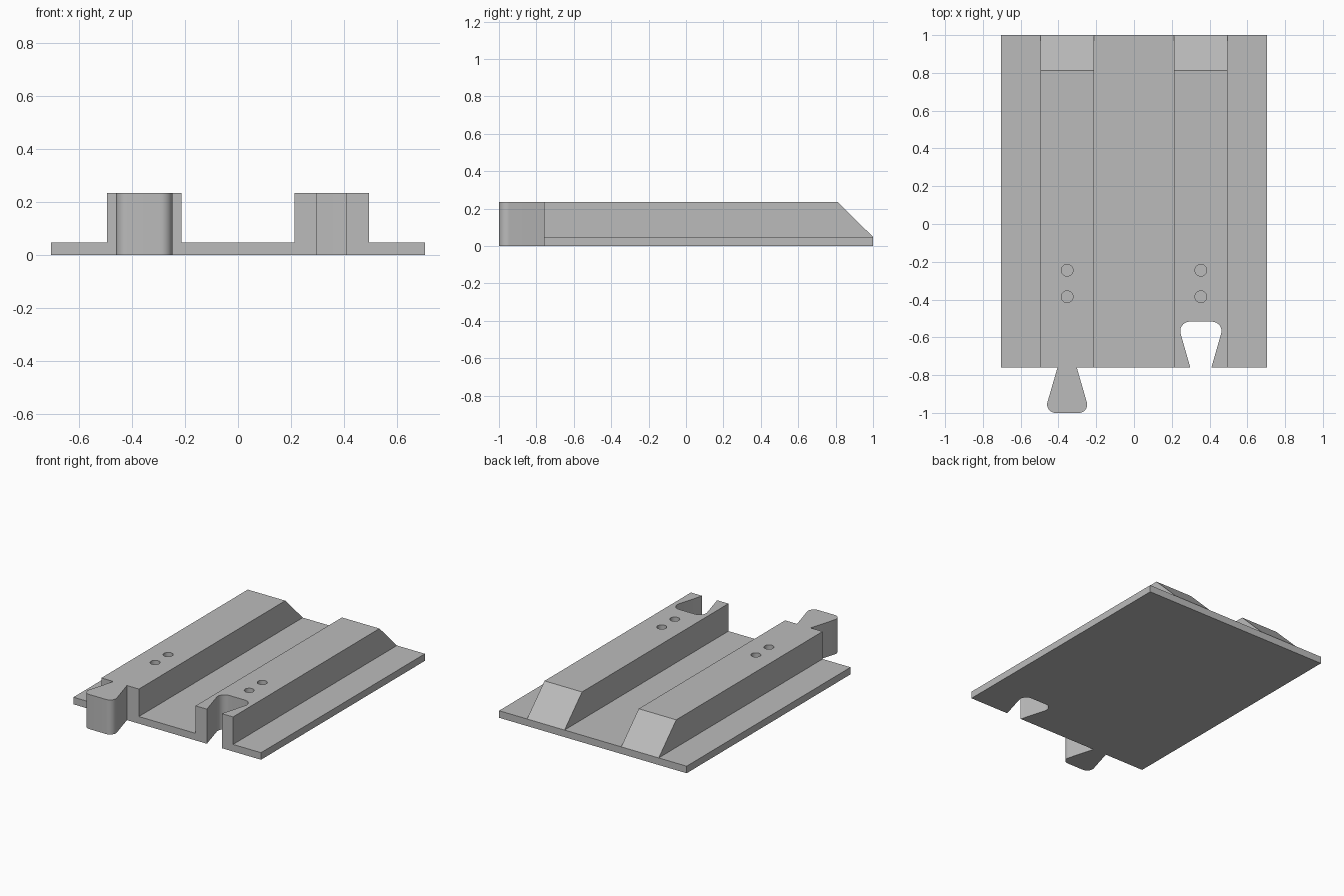
import bpy, bmesh
from math import acos, atan2, cos, hypot, pi, sin

default = bpy.data.objects.get("Cube")
if default:
    bpy.data.objects.remove(default, do_unlink=True)

# Main dimensions
FRONT, BACK, RAMP_Y = -0.76, 1.0, 0.812
PLATE_Z, RAIL_Z = 0.048, 0.235
HALF_W, RAIL_IN, RAIL_OUT = 0.705, 0.213, 0.495
RAIL_X = (RAIL_IN + RAIL_OUT) / 2

grey = bpy.data.materials.new("light_grey")
grey.use_nodes = True
colour = (0.5, 0.5, 0.5, 1)
grey.diffuse_color = colour
bsdf = next(n for n in grey.node_tree.nodes if n.type == "BSDF_PRINCIPLED")
bsdf.inputs["Base Color"].default_value = colour


def make_object(name, bm):
    bmesh.ops.recalc_face_normals(bm, faces=bm.faces[:])
    mesh = bpy.data.meshes.new(name)
    bm.to_mesh(mesh)
    bm.free()
    mesh.materials.append(grey)
    obj = bpy.data.objects.new(name, mesh)
    bpy.context.collection.objects.link(obj)
    return obj


def prism(name, outline, z0, z1):
    bm = bmesh.new()
    face = bm.faces.new([bm.verts.new((x, y, z0)) for x, y in outline])
    ext = bmesh.ops.extrude_face_region(bm, geom=[face])["geom"]
    bmesh.ops.translate(bm, vec=(0, 0, z1 - z0),
                        verts=[v for v in ext if isinstance(v, bmesh.types.BMVert)])
    return make_object(name, bm)


def dovetail(neck, half, length, r, root=0.0, steps=12):
    """Flared outline with rounded ends, growing from y = 0 to y = length."""
    cx, cy = half - r, length - r
    start = atan2(-cy, neck - cx) + acos(r / hypot(cx - neck, cy))
    side = [(neck, 0)]
    if root:
        side.insert(0, (neck, -root))
    for i in range(steps + 1):
        a = start + (pi / 2 - start) * i / steps
        side.append((cx + r * cos(a), cy + r * sin(a)))
    return side + [(-x, y) for x, y in reversed(side)]


def finish(obj):
    bpy.ops.object.select_all(action="DESELECT")
    obj.select_set(True)
    bpy.context.view_layer.objects.active = obj
    for mod in list(obj.modifiers):
        bpy.ops.object.modifier_apply(modifier=mod.name)
    bpy.ops.object.shade_smooth_by_angle(angle=pi / 6)


# Base plate in five strips, with two strips raised into ramped rails
bm = bmesh.new()
xs = [-HALF_W, -RAIL_OUT, -RAIL_IN, RAIL_IN, RAIL_OUT, HALF_W]
rows = [[bm.verts.new((x, y, 0)) for x in xs] for y in (FRONT, BACK)]
strips = [bm.faces.new((rows[0][i], rows[0][i + 1], rows[1][i + 1], rows[1][i]))
          for i in range(len(xs) - 1)]
ext = bmesh.ops.extrude_face_region(bm, geom=strips)["geom"]
bmesh.ops.translate(bm, vec=(0, 0, PLATE_Z),
                    verts=[v for v in ext if isinstance(v, bmesh.types.BMVert)])
tops = [f for f in ext if isinstance(f, bmesh.types.BMFace)]
rails = [f for f in tops if RAIL_IN < abs(f.calc_center_median().x) < RAIL_OUT]
ext = bmesh.ops.extrude_face_region(bm, geom=rails)["geom"]
for v in ext:
    if isinstance(v, bmesh.types.BMVert):
        v.co.z = RAIL_Z
        if v.co.y > 0:
            v.co.y = RAMP_Y
bmesh.ops.dissolve_limit(bm, angle_limit=0.01, verts=bm.verts[:], edges=bm.edges[:])
body = make_object("railed_plate", bm)

# Cutters: dovetail slot in the left rail, two blind holes in each rail
slot = [(RAIL_X + x, FRONT + y) for x, y in dovetail(0.056, 0.109, 0.243, 0.05, 0.05)]
cutters = [prism("slot_cutter", slot, -0.1, 0.4)]
for side in (-1, 1):
    for y in (-0.245, -0.385):
        ring = [(side * RAIL_X + 0.031 * cos(i * pi / 16), y + 0.031 * sin(i * pi / 16))
                for i in range(32)]
        cutters.append(prism("hole_cutter", ring, PLATE_Z, 0.4))
for cutter in cutters:
    mod = body.modifiers.new("cut", "BOOLEAN")
    mod.operation = "DIFFERENCE"
    mod.solver = "EXACT"
    mod.object = cutter
finish(body)
for cutter in cutters:
    bpy.data.objects.remove(cutter, do_unlink=True)

# Dovetail tongue on the front of the right rail
tongue = prism("dovetail_tongue",
               [(-RAIL_X + x, FRONT - y) for x, y in dovetail(0.051, 0.106, 0.24, 0.044)],
               0, RAIL_Z)
finish(tongue)
